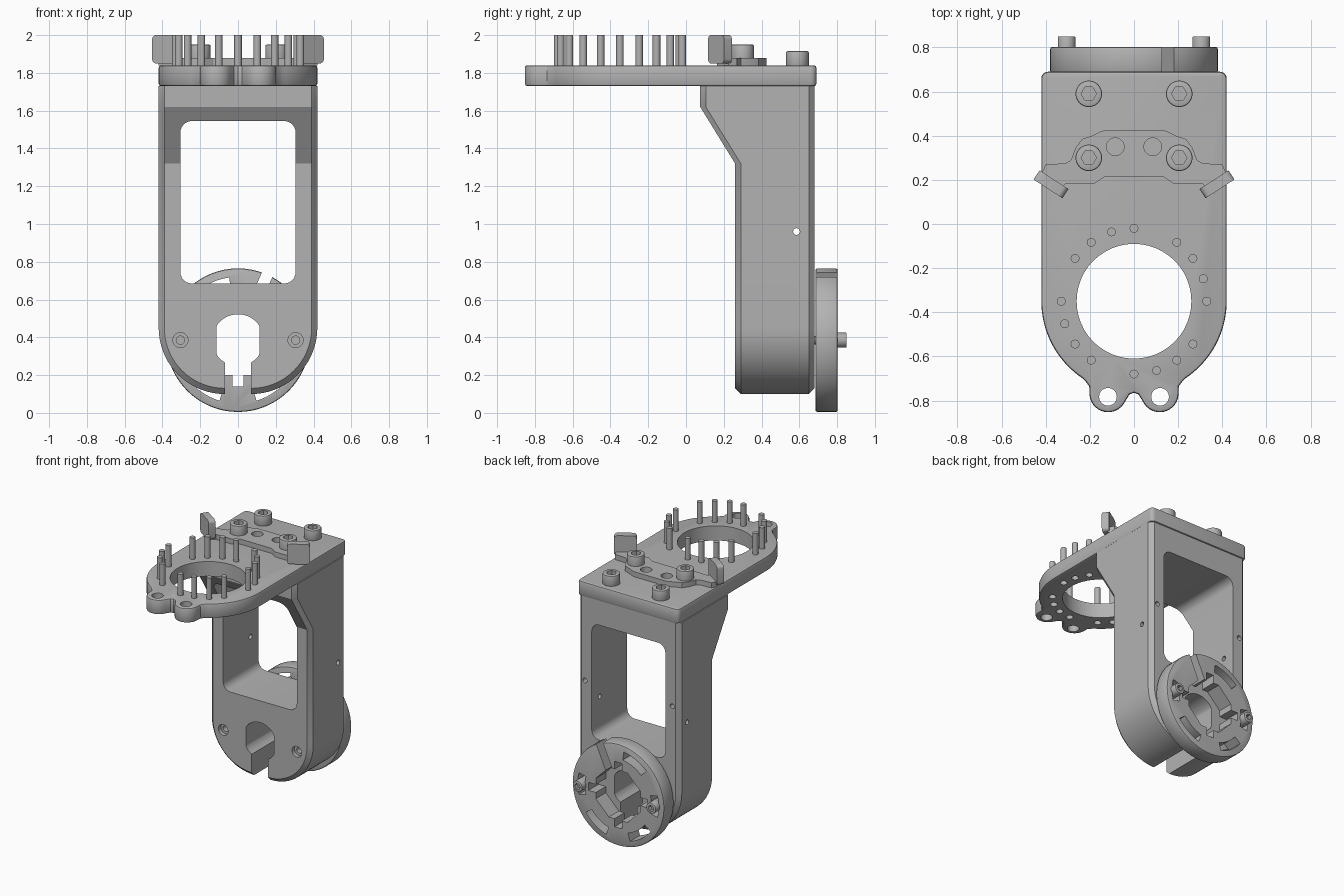
import bpy, bmesh
from math import sin, cos, radians, pi

cube = bpy.data.objects.get("Cube")
if cube:
    bpy.data.objects.remove(cube)

grey = bpy.data.materials.new("metal_grey")
grey.use_nodes = True
GREY = (0.45, 0.45, 0.45, 1)
grey.diffuse_color = GREY
grey.node_tree.nodes["Principled BSDF"].inputs["Base Color"].default_value = GREY


def arc(cx, cy, r, a0, a1, n):
    return [(cx + r * cos(radians(a0 + (a1 - a0) * i / n)),
             cy + r * sin(radians(a0 + (a1 - a0) * i / n))) for i in range(n + 1)]


def circle(cx, cy, r, n=32):
    return arc(cx, cy, r, 0, 360, n)[:-1]


def rounded(x0, x1, y0, y1, r, n=6):
    return (arc(x1 - r, y0 + r, r, -90, 0, n) + arc(x1 - r, y1 - r, r, 0, 90, n)
            + arc(x0 + r, y1 - r, r, 90, 180, n) + arc(x0 + r, y0 + r, r, 180, 270, n))


def mirror_half(pts):
    return pts + [(-x, y) for x, y in reversed(pts) if abs(x) > 1e-5]


def finish(name, bm):
    bmesh.ops.recalc_face_normals(bm, faces=bm.faces)
    me = bpy.data.meshes.new(name)
    bm.to_mesh(me)
    bm.free()
    me.materials.append(grey)
    ob = bpy.data.objects.new(name, me)
    bpy.context.collection.objects.link(ob)
    return ob


def prism(name, pts, axis, lo, hi):
    """Extrude a flat outline along an axis."""
    place = {"X": lambda u, v, w: (w, u, v),
             "Y": lambda u, v, w: (u, w, v),
             "Z": lambda u, v, w: (u, v, w)}[axis]
    bm = bmesh.new()
    a = [bm.verts.new(place(u, v, lo)) for u, v in pts]
    b = [bm.verts.new(place(u, v, hi)) for u, v in pts]
    bm.faces.new(a)
    bm.faces.new(b)
    for i in range(len(pts)):
        j = (i + 1) % len(pts)
        bm.faces.new((a[i], a[j], b[j], b[i]))
    return finish(name, bm)


def build(ob, cuts=(), bevel=0):
    """Bevel the rims, subtract the cutters, bake and shade."""
    if bevel:
        m = ob.modifiers.new("rim", "BEVEL")
        m.width, m.segments, m.angle_limit = bevel, 2, radians(50)
    cutters = [prism("cutter", *c) for c in cuts]
    for c in cutters:
        c.hide_render = True
        m = ob.modifiers.new("cut", "BOOLEAN")
        m.operation, m.solver, m.object = "DIFFERENCE", "EXACT", c
    dg = bpy.context.evaluated_depsgraph_get()
    me = bpy.data.meshes.new_from_object(ob.evaluated_get(dg))
    ob.modifiers.clear()
    ob.data = me
    me.name = ob.name
    for c in cutters:
        bpy.data.objects.remove(c)
    me.polygons.foreach_set("use_smooth", [True] * len(me.polygons))
    me.set_sharp_from_angle(angle=radians(28))
    return ob


# Upright bracket: chamfered rings lofted from top to bottom
C, BACK, HALF, R = 0.03, 0.68, 0.42, 0.35
levels = [(HALF - C, z, HALF, z, f) for z, f in
          ((1.73, 0.075), (1.62, 0.075), (1.32, 0.26))]
outer = arc(HALF - R, 0.1 + R, R, 0, -90, 18)
inner = arc(HALF - R, 0.1 + R, R - C, 0, -90, 18)
levels += [(xi, zi, xo, zo, 0.26) for (xi, zi), (xo, zo) in zip(inner, outer)]
bm = bmesh.new()
rings = []
for xi, zi, xo, zo, f in levels:
    side = [(xi, f, zi), (xo, f + C, zo), (xo, BACK - C, zo), (xi, BACK, zi)]
    side += [(-x, y, z) for x, y, z in reversed(side)]
    rings.append([bm.verts.new(p) for p in side])
for a, b in zip(rings, rings[1:]):
    for i in range(8):
        j = (i + 1) % 8
        bm.faces.new((a[i], a[j], b[j], b[i]))
for ring in (rings[0], rings[-1]):
    for q in ((0, 1, 6, 7), (1, 2, 5, 6), (2, 3, 4, 5)):
        bm.faces.new([ring[k] for k in q])

HUB = 0.385   # height of the clamp axis
keyhole = [(max(-0.115, min(0.115, x)), z)
           for x, z in arc(0, HUB, 0.137, -60, 240, 40)]
keyhole = [(0.068, 0)] + keyhole + [(-0.068, 0)]
cuts = [(rounded(-0.305, 0.305, 0.685, 1.545, 0.06), "Y", 0, 1),
        (keyhole, "Y", 0, 1),
        (circle(0.585, 0.96, 0.018, 16), "X", -1, 1)]
for s in (-1, 1):
    cuts += [(circle(s * 0.305, HUB, 0.04), "Y", 0.2, 0.29),
             (circle(s * 0.305, HUB, 0.022, 16), "Y", 0.28, 0.5),
             (circle(s * 0.362, 1.1, 0.018, 16), "Y", 0.58, 0.8)]
build(finish("upright_bracket", bm), cuts)

# Top plate with rounded front and two lobes
RING = -0.35
half = [(0, -0.765), (0.02, -0.772)] + arc(0.117, -0.768, 0.085, 205, 355, 14)
half += [(0.203, -0.735), (0.222, -0.71)] + arc(0, RING, 0.42, -56, 0, 18)
half += arc(0.39, 0.66, 0.03, 0, 90, 4)
pins = [(0.33 * cos(k * pi / 10), RING + 0.33 * sin(k * pi / 10))
        for k in range(20) if k % 5 != 4]
cuts = [(circle(0, RING, 0.26, 48), "Z", 1.5, 2)]
cuts += [(circle(s * 0.118, -0.783, 0.04), "Z", 1.5, 2) for s in (-1, 1)]
cuts += [(circle(x, y, 0.025, 16), "Z", 1.6, 1.79) for x, y in pins]
build(prism("top_plate", mirror_half(half), "Z", 1.73, 1.84), cuts, 0.012)

# Ring of upright pins
for x, y in pins:
    build(prism("pin", circle(x, y, 0.02, 16), "Z", 1.785, 2.0))

# Flat clip with two angled end tabs
half = [(0, 0.215), (0.13, 0.215), (0.18, 0.183), (0.31, 0.183), (0.33, 0.165),
        (0.42, 0.225), (0.40, 0.27), (0.31, 0.275), (0.285, 0.29),
        (0.265, 0.345), (0.235, 0.385), (0.19, 0.4), (0.145, 0.422), (0, 0.425)]
half[-1:] = [(0.12, 0.425), (0, 0.425)]
build(prism("clip_plate", mirror_half(half), "Z", 1.838, 1.878),
      [(circle(s * 0.085, 0.35, 0.04), "Z", 1.8, 2) for s in (-1, 1)])
for s, name in ((1, "left"), (-1, "right")):
    tab = prism(name + "_clip_tab", rounded(-0.078, 0.078, 1.85, 2.0, 0.025), "Y",
                -0.025, 0.025)
    tab.location = (s * 0.376, 0.18, 0)
    tab.rotation_euler.z = s * radians(33)
    build(tab)


# Socket head screws
def screw(name, u, v, r, axis, lo, hi, depth):
    build(prism(name, circle(u, v, r), axis, lo, hi),
          [(circle(u, v, r * 0.58, 6), axis, hi - depth, hi + 0.1)], r * 0.12)


for s, name in ((1, "left"), (-1, "right")):
    screw(name + "_clip_screw", s * 0.205, 0.30, 0.06, "Z", 1.83, 1.95, 0.04)
    screw(name + "_plate_screw", s * 0.205, 0.59, 0.06, "Z", 1.83, 1.915, 0.04)
    screw(name + "_clamp_screw", s * 0.305, HUB, 0.04, "Y", 0.72, 0.85, 0.03)
    build(prism(name + "_screw_shank", circle(s * 0.305, HUB, 0.022, 16), "Y", 0.4, 0.75))


# Slotted clamp disc on the back
def arc_slot(a, span):
    return arc(0, HUB, 0.335, a - span, a + span, 12) + arc(0, HUB, 0.275, a + span, a - span, 12)


def radial(a, r0, r1, w):
    c, s = cos(radians(a)), sin(radians(a))
    return [(r * c - t * s, HUB + r * s + t * c)
            for r, t in ((r0, -w), (r1, -w), (r1, w), (r0, w))]


cuts = [(arc(0, HUB, 0.2, 22.5, 337.5, 7), "Y", 0.6, 1),
        (radial(66, 0.1, 0.5, 0.03), "Y", 0.6, 1)]
cuts += [(radial(a, 0.1, 0.245, 0.03), "Y", 0.6, 1) for a in (0, 90, 180, 270)]
cuts += [(arc_slot(a, w), "Y", 0.6, 1) for a, w in
         ((0, 14), (180, 14), (116, 18), (-55, 18), (-125, 18))]
build(prism("clamp_disc", circle(0, HUB, 0.38, 64), "Y", 0.685, 0.803), cuts, 0.01)
